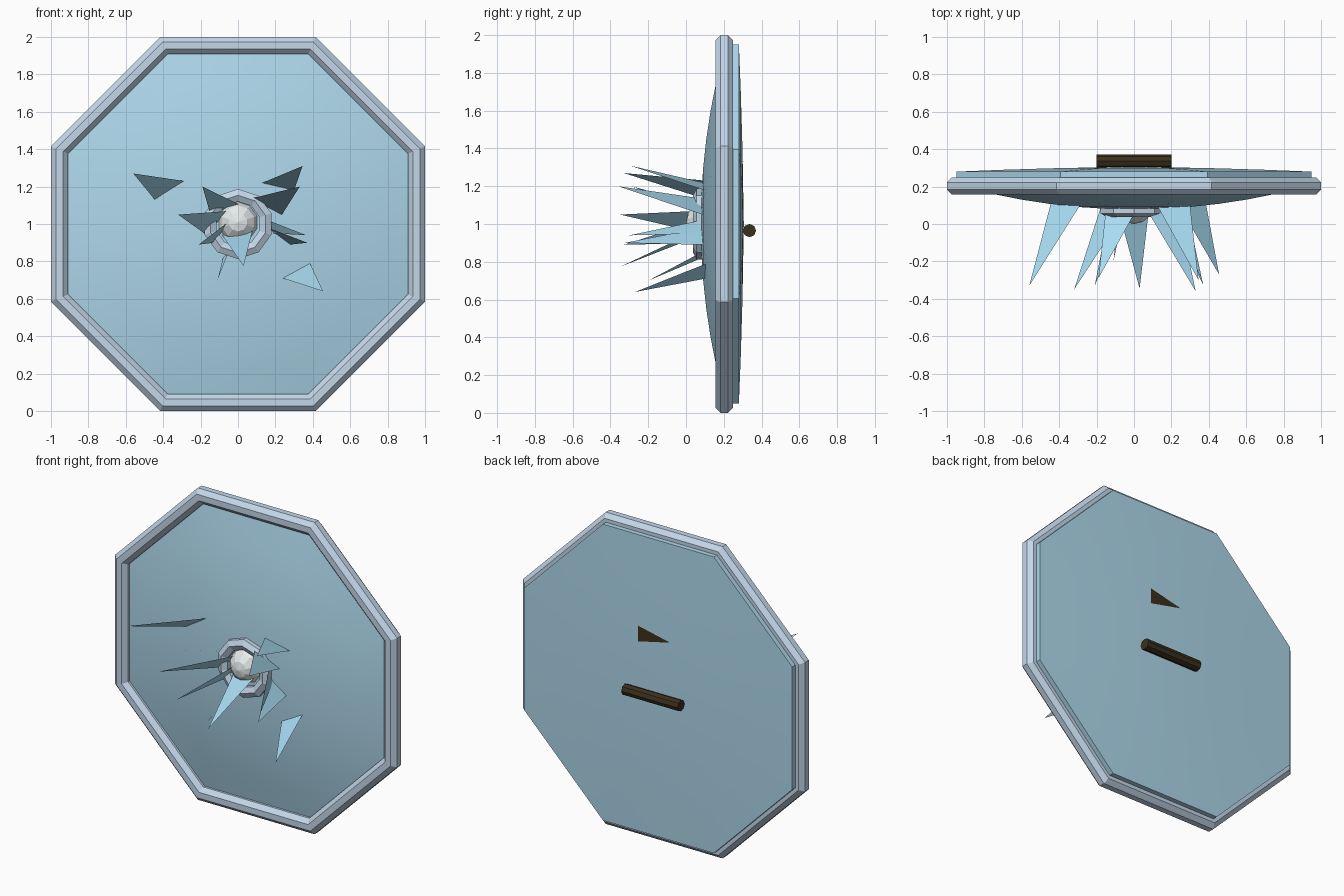
import bpy, bmesh, math
from math import pi, cos, sin, radians

if "Cube" in bpy.data.objects:
    bpy.data.objects.remove(bpy.data.objects["Cube"])

CZ = 1.0  # height of the shield centre


def material(name, rgb):
    m = bpy.data.materials.new(name)
    m.diffuse_color = (*rgb, 1)
    m.use_nodes = True
    m.node_tree.nodes["Principled BSDF"].inputs["Base Color"].default_value = m.diffuse_color
    return m


ICE = material("ice", (0.42, 0.68, 0.83))
STEEL = material("pale_steel", (0.55, 0.68, 0.82))
SHARD = material("shard_ice", (0.40, 0.72, 0.90))
WHITE = material("frost_white", (0.80, 0.84, 0.84))
DARK = material("dark_leather", (0.045, 0.03, 0.012))


def make(name, verts, faces, mat, smooth=False, solid=True):
    me = bpy.data.meshes.new(name)
    me.from_pydata(verts, [], faces)
    bm = bmesh.new()
    bm.from_mesh(me)
    bmesh.ops.remove_doubles(bm, verts=bm.verts, dist=1e-5)
    if solid:
        bmesh.ops.recalc_face_normals(bm, faces=bm.faces)
    bm.to_mesh(me)
    bm.free()
    me.materials.append(mat)
    ob = bpy.data.objects.new(name, me)
    bpy.context.collection.objects.link(ob)
    if smooth:
        bpy.ops.object.select_all(action='DESELECT')
        ob.select_set(True)
        bpy.context.view_layer.objects.active = ob
        bpy.ops.object.shade_smooth_by_angle(angle=radians(25))
    return ob


def lathe(name, profile, sides, mat, closed=False, smooth=False):
    """Turn (flat-to-centre radius, y) points about the y axis."""
    n, k = len(profile), 1 / cos(pi / sides)
    verts = []
    for i in range(sides):
        a = 2 * pi * (i + 0.5) / sides
        verts += [(r * k * cos(a), y, CZ + r * k * sin(a)) for r, y in profile]
    faces = []
    for i in range(sides):
        j = (i + 1) % sides
        for p in range(n if closed else n - 1):
            q = (p + 1) % n
            faces.append((i * n + p, i * n + q, j * n + q, j * n + p))
    return make(name, verts, faces, mat, smooth)


def section(r, y, size, n):
    """Closed n-sided cross-section for a ring, flats facing outward."""
    s = size / cos(pi / n)
    return [(r + s * cos(2 * pi * (i + .5) / n), y + s * sin(2 * pi * (i + .5) / n))
            for i in range(n)]


def dome_y(r):
    return 0.078 + 0.145 * r * r


# Octagonal rim
lathe("rim", section(0.954, 0.203, 0.046, 8), 8, STEEL, closed=True)

# Domed front and shallow stepped back, one closed body
front = [(r, dome_y(r)) for r in (0, .15, .3, .45, .6, .75, .93)]
back = [(0.95, 0.24), (0.95, 0.28), (0.7, 0.290), (0.4, 0.299), (0, 0.306)]
lathe("shield_plate", front + back, 8, ICE, smooth=True)

# Centre boss: ring and faceted ball
lathe("boss_ring", section(0.146, 0.075, 0.032, 6), 10, STEEL, closed=True)
bpy.ops.mesh.primitive_uv_sphere_add(segments=10, ring_count=7, radius=0.115,
                                     location=(0, 0.115, CZ + 0.01),
                                     rotation=(pi / 2, 0, 0))
ball = bpy.context.object
ball.name = "boss_ball"
ball.data.materials.append(WHITE)

# Flat ice shards: tip (x, y, z), then the two base corners (x, z)
shards = [
    ((-.56, -.33, 1.27), (-.29, 1.23), (-.445, 1.13)),
    ((.345, -.30, 1.31), (.13, 1.22), (.30, 1.18)),
    ((.33, -.36, 1.20), (.065, 1.135), (.235, 1.05)),
    ((-.19, -.29, 1.20), (.015, 1.10), (-.15, 1.06)),
    ((-.32, -.35, 1.05), (-.04, 1.07), (-.18, .95)),
    ((-.21, -.33, .89), (-.04, 1.02), (-.13, .90)),
    ((-.11, -.20, .70), (-.05, .85), (-.08, .82)),
    ((.03, -.345, .775), (-.085, .94), (.08, .975)),
    ((.365, -.30, .94), (.16, 1.02), (.19, .95)),
    ((.37, -.325, .90), (.16, .98), (.28, .89)),
    ((.455, -.27, .64), (.24, .71), (.385, .79)),
]
for i, (tip, *base) in enumerate(shards):
    pts = [tip] + [(x, dome_y(math.hypot(x, z - CZ)), z) for x, z in base]
    make(f"ice_shard_{i + 1}", pts, [(0, 1, 2)], SHARD, solid=False)

# Hand grip on the back
bpy.ops.mesh.primitive_cylinder_add(vertices=8, radius=0.035, depth=0.4,
                                    location=(0, 0.336, 0.965),
                                    rotation=(0, pi / 2, 0))
grip = bpy.context.object
grip.name = "hand_grip"
grip.data.materials.append(DARK)

# Strap corner just breaking through the back
make("arm_strap", [(.126, .305, 1.38), (-.10, .303, 1.33), (.126, .305, 1.28)],
     [(0, 1, 2)], DARK, solid=False)
